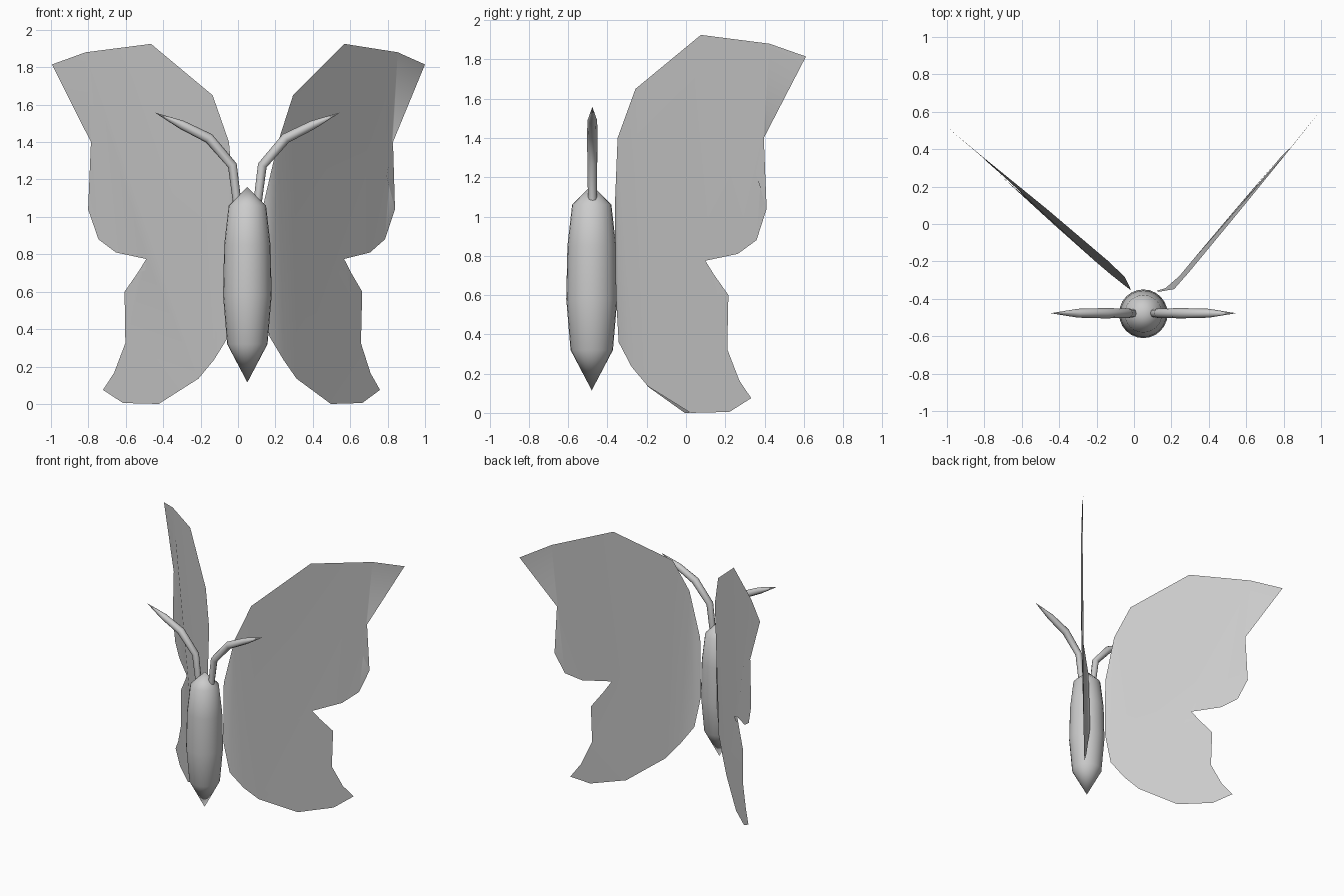
import bpy, bmesh, math
from mathutils import Vector

if "Cube" in bpy.data.objects:
    bpy.data.objects.remove(bpy.data.objects["Cube"])

CX, CY = 0.05, -0.48   # body axis


def finish(ob, angle=40):
    bpy.ops.object.select_all(action='DESELECT')
    ob.select_set(True)
    bpy.context.view_layer.objects.active = ob
    bpy.ops.object.shade_smooth_by_angle(angle=math.radians(angle))


def new_object(name, bm):
    bm.normal_update()
    me = bpy.data.meshes.new(name)
    bm.to_mesh(me)
    bm.free()
    ob = bpy.data.objects.new(name, me)
    bpy.context.collection.objects.link(ob)
    finish(ob)
    return ob


# Body: spindle turned around a vertical axis
profile = [(0, 0.115), (0.108, 0.32), (0.13, 0.58), (0.124, 0.85), (0.1, 1.06), (0, 1.16)]
bm = bmesh.new()
verts = [bm.verts.new((CX + r, CY, z)) for r, z in profile]
edges = [bm.edges.new(p) for p in zip(verts, verts[1:])]
bmesh.ops.spin(bm, geom=verts + edges, cent=(CX, CY, 0), axis=(0, 0, 1),
               angle=math.tau, steps=24, use_duplicate=False)
bmesh.ops.remove_doubles(bm, verts=bm.verts, dist=0.0005)
bmesh.ops.recalc_face_normals(bm, faces=bm.faces)
new_object("body", bm)

# Wings: one outline (distance from hinge, height), each with its own slight bend
outline = [(0.013, 1.05), (0.079, 1.4), (0.2, 1.65), (0.632, 1.925), (1.082, 1.88),
           (1.317, 1.815), (1.043, 1.4), (0.99, 1.22), (1.061, 1.04), (0.987, 0.88),
           (0.863, 0.81), (0.647, 0.775), (0.544, 0.73), (0.703, 0.705), (0.799, 0.6),
           (0.79, 0.325), (0.87, 0.165), (0.949, 0.075), (0.803, 0.005), (0.544, 0.0),
           (0.26, 0.135), (0.151, 0.235), (0.052, 0.36), (0.01, 0.6)]


def bend_right(s, z):
    root = min(1, s / 0.08)
    return -root * max(0, 1.25 - s) * (0.048 + 0.012 * (z - 1)) - 0.008 * (z > 1) * (s < 1.2)


def bend_left(s, z):
    root = min(1, s / 0.08)
    return root * max(0, 1.25 - s) * (0.03 * (z - 0.5))


def wing(name, side, hinge, angle, bend):
    d = Vector((side * math.cos(angle), math.sin(angle), 0))
    n = Vector((-side * math.sin(angle), math.cos(angle), 0))
    bm = bmesh.new()
    face = bm.faces.new([bm.verts.new((s, 0, z)) for s, z in outline])
    bmesh.ops.triangulate(bm, faces=[face])
    for v in bm.verts:
        s, z = v.co.x, v.co.z
        v.co = Vector((hinge, -0.36, z)) + d * s + n * bend(s, z)
    new_object(name, bm)


wing("right_wing", 1, 0.11, math.radians(47.5), bend_right)
wing("left_wing", -1, -0.01, math.radians(41.6), bend_left)

# Antennae: tapered bent tubes, mirrored about the body axis
path = [(0.055, 1.08, 0.9), (0.08, 1.275, 1), (0.205, 1.42, 1.1),
        (0.35, 1.492, 0.95), (0.493, 1.557, 0.02)]
for name, side in (("right_antenna", 1), ("left_antenna", -1)):
    cu = bpy.data.curves.new(name, 'CURVE')
    cu.dimensions = '3D'
    cu.bevel_depth = 0.025
    cu.bevel_resolution = 2
    cu.use_fill_caps = True
    sp = cu.splines.new('POLY')
    sp.points.add(len(path) - 1)
    for p, (x, z, r) in zip(sp.points, path):
        p.co = (CX + side * x, CY + 0.003, z, 1)
        p.radius = r
    ob = bpy.data.objects.new(name, cu)
    bpy.context.collection.objects.link(ob)
    bpy.ops.object.select_all(action='DESELECT')
    ob.select_set(True)
    bpy.context.view_layer.objects.active = ob
    bpy.ops.object.convert(target='MESH')
    finish(bpy.context.view_layer.objects.active, 50)
